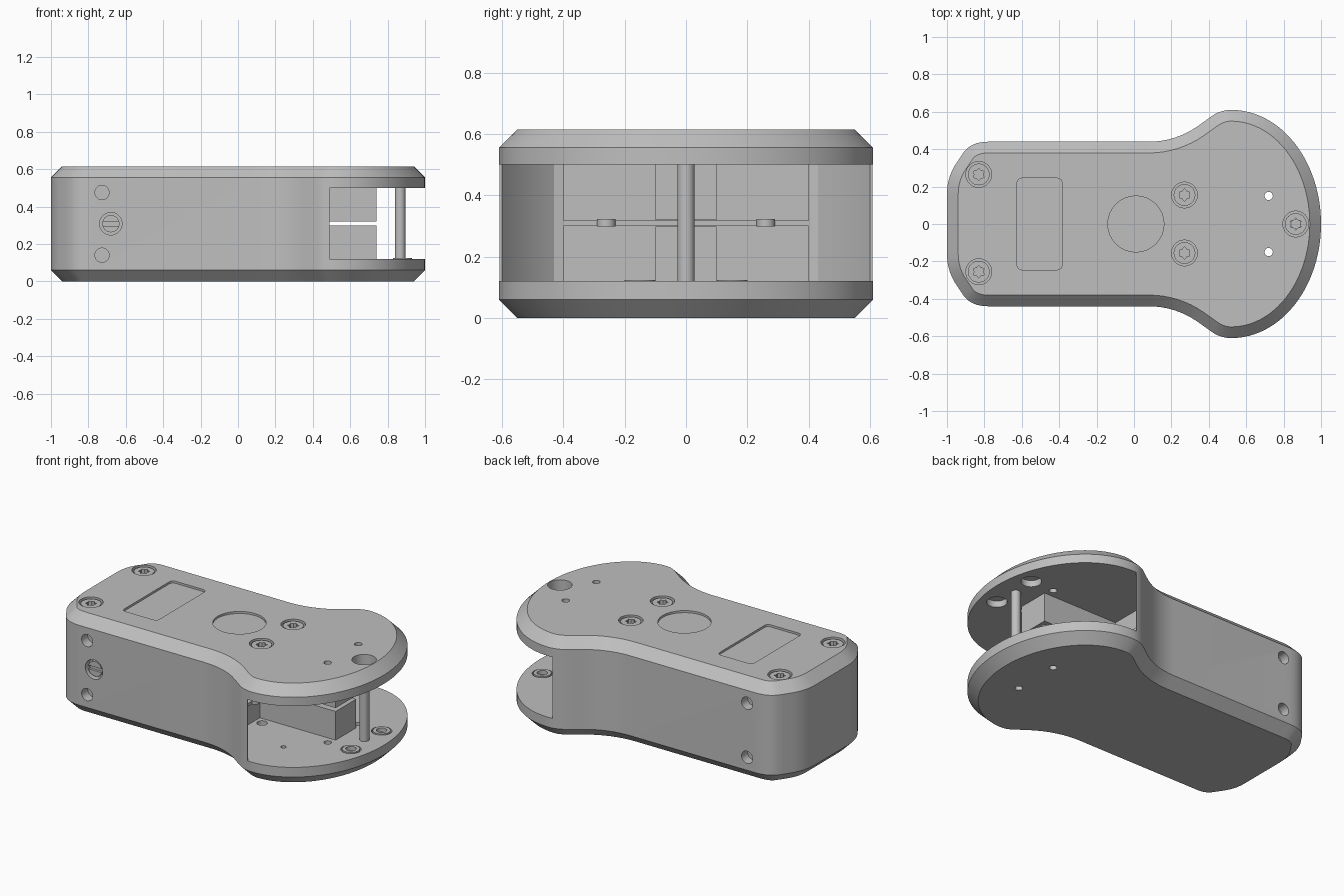
import bpy, bmesh
from math import cos, sin, pi, radians
from mathutils import Vector

cube = bpy.data.objects.get("Cube")
if cube:
    bpy.data.objects.remove(cube)

grey = bpy.data.materials.new("satin_grey")
grey.use_nodes = True
COLOUR = (0.52, 0.52, 0.52, 1)
grey.diffuse_color = COLOUR
grey.node_tree.nodes["Principled BSDF"].inputs["Base Color"].default_value = COLOUR


def loft(name, rings):
    """Solid through stacked rings of equal length, given as (points, z)."""
    bm = bmesh.new()
    layers = [[bm.verts.new((p[0], p[1], z)) for p in pts] for pts, z in rings]
    n = len(layers[0])
    for a, b in zip(layers, layers[1:]):
        for i in range(n):
            j = (i + 1) % n
            bm.faces.new((a[i], a[j], b[j], b[i]))
    bm.faces.new(layers[0][::-1])
    bm.faces.new(layers[-1])
    bmesh.ops.recalc_face_normals(bm, faces=bm.faces)
    mesh = bpy.data.meshes.new(name)
    bm.to_mesh(mesh)
    bm.free()
    obj = bpy.data.objects.new(name, mesh)
    bpy.context.collection.objects.link(obj)
    mesh.materials.append(grey)
    return obj


def prism(name, pts, z0, z1):
    return loft(name, [(pts, z0), (pts, z1)])


def arc(cx, cy, r, a0, a1, n, ry=None):
    return [(cx + r * cos(radians(a0 + (a1 - a0) * i / n)),
             cy + (ry or r) * sin(radians(a0 + (a1 - a0) * i / n))) for i in range(n + 1)]


def circle(x, y, r, n=32):
    return arc(x, y, r, 0, 360, n)[:-1]


def box(name, x0, x1, y0, y1, z0, z1):
    return prism(name, [(x0, y0), (x1, y0), (x1, y1), (x0, y1)], z0, z1)


def disc(name, x, y, r, z0, z1):
    return prism(name, circle(x, y, r), z0, z1)


def side_disc(name, x, z, r, y0, y1):
    """Cylinder along y, from y0 to y1."""
    obj = disc(name, 0, 0, r, min(y0, y1), max(y0, y1))
    for v in obj.data.vertices:
        v.co = (x + v.co.x, v.co.z, z - v.co.y)
    return obj


def cut(obj, *cutters):
    for c in cutters:
        mod = obj.modifiers.new("cut", 'BOOLEAN')
        mod.operation, mod.solver, mod.object = 'DIFFERENCE', 'EXACT', c
        bpy.context.view_layer.objects.active = obj
        bpy.ops.object.modifier_apply(modifier=mod.name)
        bpy.data.objects.remove(c)


def fillet(a, b, c, n=6):
    a, b, c = Vector(a), Vector(b), Vector(c)
    return [tuple(a.lerp(b, t / n).lerp(b.lerp(c, t / n), t / n)) for t in range(n + 1)]


def inset(pts, d):
    """Counter-clockwise outline moved inwards by d."""
    out = []
    for i, p in enumerate(pts):
        p, q, r = Vector(p), Vector(pts[i - 1]), Vector(pts[(i + 1) % len(pts)])
        e, f = (p - q).normalized(), (r - p).normalized()
        n1, n2 = Vector((-e.y, e.x)), Vector((-f.y, f.x))
        out.append(tuple(p + (n1 + n2) * (d / (1 + n1.dot(n2)))))
    return out


def star(x, y, r):
    return [(x + (r if i % 2 else r * 0.7) * cos(i * pi / 6),
             y + (r if i % 2 else r * 0.7) * sin(i * pi / 6)) for i in range(12)]


# Outline of one half, from the rounded head to the tapered tail
half = arc(0.52, 0, 0.48, 0, 90, 24, ry=0.61)
half += arc(0.52, 0.43, 0.18, 90, 125, 6)[1:]
half += [(x, y) for x, y in arc(0.08, 0.89, 0.45, -55, -90, 8)]
half += fillet((-0.78, 0.44), (-0.88, 0.44), (-0.92, 0.37))
half += fillet((-0.96, 0.31), (-1, 0.24), (-1, 0.16))
outline = half + [(x, -y) for x, y in half[:0:-1]]

# Chamfered body with the open mouth between the two plates
small = inset(outline, 0.06)
body = loft("body", [(small, 0), (outline, 0.06), (outline, 0.555), (small, 0.615)])
mouth = [(1.3, 0.8), (0.49, 0.8), (0.49, 0.6)]
mouth += arc(0.87, 0, 0.71, 122.4, 142.7, 10)[1:] + [(0.3, 0.4), (0.22, 0.4)]
cut(body, prism("mouth_cut", mouth + [(x, -y) for x, y in mouth[::-1]], 0.12, 0.5))

# Shallow label recesses on the top
label = []
for cx, cy, a in ((-0.41, 0.22, 0), (-0.6, 0.22, 90), (-0.6, -0.22, 180), (-0.41, -0.22, 270)):
    label += arc(cx, cy, 0.025, a, a + 90, 4)
cut(body, prism("label_cut", label, 0.602, 0.7), disc("round_cut", 0.01, 0, 0.15, 0.602, 0.7))

# Top screws in counterbores
for i, (x, y, top) in enumerate(((-0.83, 0.265, 0.608), (-0.83, -0.255, 0.608),
                                 (0.27, 0.155, 0.608), (0.27, -0.155, 0.608),
                                 (0.865, 0, 0.555))):
    cut(body, disc("bore_cut", x, y, 0.069, 0.53, 0.7))
    screw = disc(f"top_screw_{i + 1}", x, y, 0.058, 0.525, top)
    cut(screw, prism("socket_cut", star(x, y, 0.033), top - 0.025, top + 0.1))

# Small holes through both plates, and bearing seats inside the mouth
for y in (0.15, -0.15):
    cut(body, disc("pin_cut", 0.72, y, 0.022, -0.1, 0.8),
        disc("seat_cut", 0.88, y, 0.058, 0.09, 0.54),
        disc("floor_cut", 0.27, y, 0.03, 0.09, 0.2),
        disc("floor_cut", 0.55, y * 2.27, 0.015, 0.09, 0.2))
    ring = disc("bearing_ring", 0.88, y, 0.05, 0.08, 0.124)
    cut(ring, disc("ring_cut", 0.88, y, 0.03, 0.1, 0.2))

# Side holes, front and back
for s in (-1, 1):
    for z in (0.14, 0.475):
        cut(body, side_disc("side_cut", -0.727, z, 0.038, s * 0.38, s * 0.6))

# Slotted screw on the front
cut(body, side_disc("slot_bore_cut", -0.68, 0.308, 0.06, -0.4, -0.6))
slotted = side_disc("slotted_screw", -0.68, 0.308, 0.046, -0.39, -0.43)
cut(slotted, box("slot_cut", -0.8, -0.6, -0.6, -0.415, 0.297, 0.319))

# Parts inside the mouth
box("lower_block", 0.2, 0.74, -0.1, 0.1, 0.115, 0.298)
box("upper_block", 0.2, 0.74, -0.1, 0.1, 0.319, 0.505)
box("centre_plate", 0.2, 0.3, -0.4, 0.4, 0.3, 0.318)
for y in (0.26, -0.26):
    disc("plate_tab", 0.3, y, 0.03, 0.298, 0.322)
disc("front_post", 0.867, 0, 0.028, 0.1, 0.54)

# Smooth curves with crisp edges
bpy.ops.object.select_all(action='DESELECT')
for obj in bpy.context.collection.objects:
    if obj.type == 'MESH' and grey.name in obj.data.materials:
        obj.select_set(True)
        bpy.context.view_layer.objects.active = obj
bpy.ops.object.shade_smooth_by_angle(angle=radians(25))
